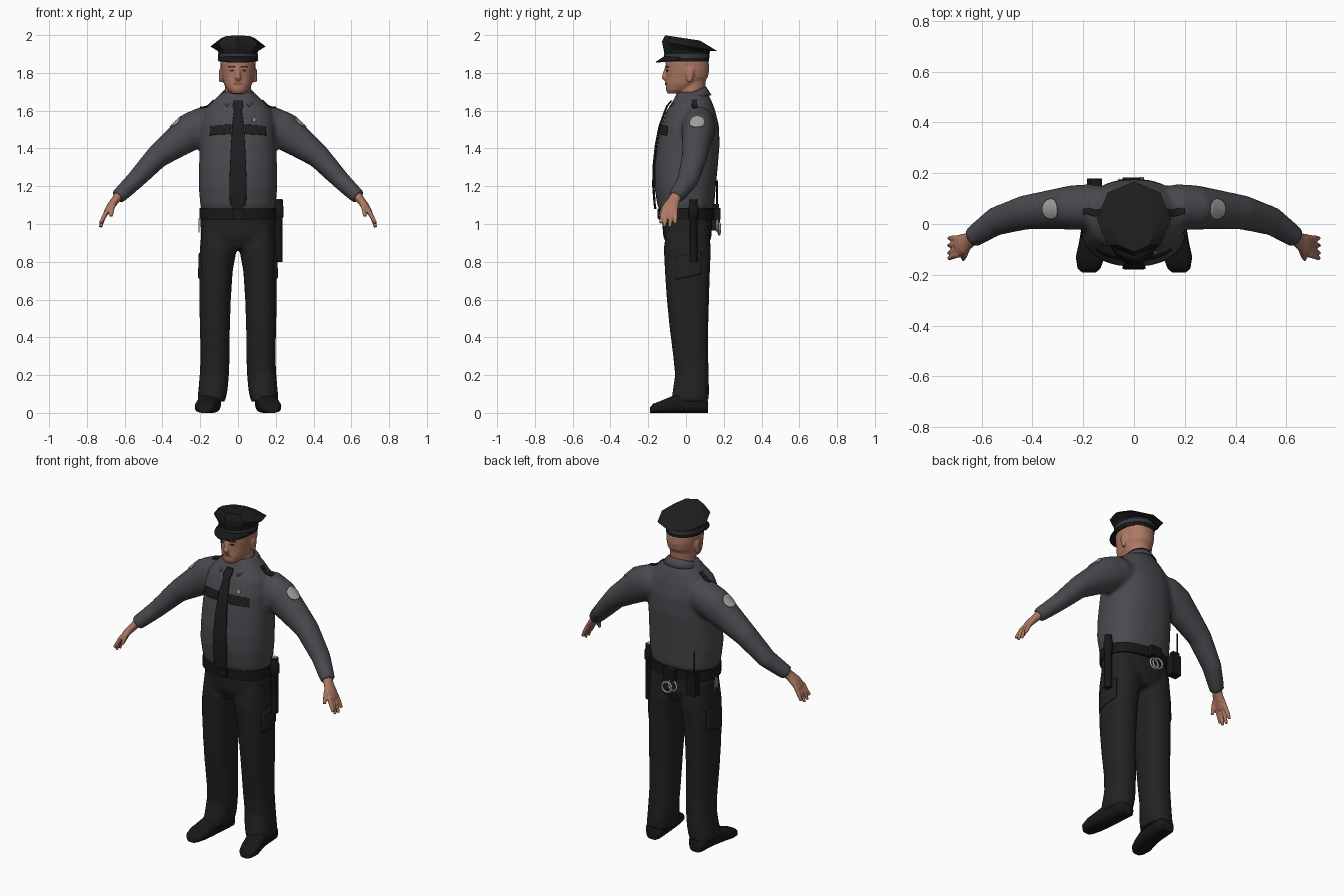
import bpy, bmesh, math
from mathutils import Vector, Matrix

if "Cube" in bpy.data.objects:
    bpy.data.objects.remove(bpy.data.objects["Cube"])


def material(name, r, g, b):
    m = bpy.data.materials.new(name)
    m.use_nodes = True
    m.diffuse_color = (r, g, b, 1)
    bsdf = next(n for n in m.node_tree.nodes if n.type == 'BSDF_PRINCIPLED')
    bsdf.inputs["Base Color"].default_value = (r, g, b, 1)
    bsdf.inputs["Roughness"].default_value = 0.8
    return m


SHIRT = material("shirt grey", .068, .066, .076)
TROUSER = material("trouser charcoal", .016, .016, .016)
BLACK = material("black leather", .009, .009, .009)
CLOTH = material("dark cloth", .013, .013, .014)
BAND = material("band grey", .04, .04, .045)
SKIN = material("skin", .42, .19, .125)
LIP = material("lip", .27, .095, .07)
BROW = material("brow brown", .05, .025, .018)
SILVER = material("silver", .36, .36, .36)


# ---- helpers ----
def loft(bm, rings, n=24, p=2.0):
    """Skin closed super-elliptic rings given as (centre, axis a, axis b)."""
    loops = []
    for c, a, b in rings:
        loop = []
        for i in range(n):
            t = math.tau * i / n
            u, v = [math.copysign(abs(k) ** (2 / p), k) if abs(k) > 1e-6 else 0
                    for k in (math.cos(t), math.sin(t))]
            loop.append(bm.verts.new(Vector(c) + Vector(a) * u + Vector(b) * v))
        loops.append(loop)
    for lo, hi in zip(loops, loops[1:]):
        for i in range(n):
            j = (i + 1) % n
            bm.faces.new((lo[i], lo[j], hi[j], hi[i]))
    bm.faces.new(loops[0])
    bm.faces.new(loops[-1])


def stack(rows, s=1):
    """Level rings from (z, x0, x1, front, back)."""
    return [((s * (x0 + x1) / 2, (f + k) / 2, z), ((x1 - x0) / 2, 0, 0),
             (0, (k - f) / 2, 0)) for z, x0, x1, f, k in rows]


def wide(rows):
    """Centred level rings from (z, half width, front, back)."""
    return stack([(z, -w, w, f, k) for z, w, f, k in rows])


def tube(bm, rows, s=1, n=16):
    """Limb through points (x, y, z, radius a, radius b)."""
    pts = [Vector((s * r[0], r[1], r[2])) for r in rows]
    rings = []
    for i, r in enumerate(rows):
        t = (pts[min(i + 1, len(pts) - 1)] - pts[max(i - 1, 0)]).normalized()
        a = t.cross(Vector((0, 1, 0))).normalized()
        rings.append((pts[i], a * r[3], a.cross(t) * r[4]))
    loft(bm, rings, n)


def box(bm, centre, size):
    bmesh.ops.create_cube(bm, size=1, matrix=Matrix.Translation(centre) @ Matrix.Diagonal((*size, 1)))


def finish(bm, name, mat, voxel=0, smooth=0, solid=0):
    bmesh.ops.recalc_face_normals(bm, faces=bm.faces)
    me = bpy.data.meshes.new(name)
    bm.to_mesh(me)
    bm.free()
    me.shade_smooth()
    me.set_sharp_from_angle(angle=math.radians(42))
    me.materials.append(mat)
    ob = bpy.data.objects.new(name, me)
    bpy.context.collection.objects.link(ob)
    if voxel:
        m = ob.modifiers.new("blend", 'REMESH')
        m.mode, m.voxel_size, m.use_smooth_shade = 'VOXEL', voxel, True
        m = ob.modifiers.new("relax", 'SMOOTH')
        m.factor, m.iterations = .5, smooth
    if solid:
        ob.modifiers.new("thickness", 'SOLIDIFY').thickness = solid
    return ob


def strip(name, mat, edge_a, edge_b, solid):
    bm = bmesh.new()
    va, vb = [[bm.verts.new(c) for c in e] for e in (edge_a, edge_b)]
    for i in range(len(va) - 1):
        bm.faces.new((va[i], va[i + 1], vb[i + 1], vb[i]))
    return finish(bm, name, mat, solid=solid)


def plate(name, mat, target, centre, u, v, rounded=False, thick=.006, n=10):
    """Thin patch that clings to a target surface."""
    bm = bmesh.new()
    grid = []
    for i in range(n + 1):
        for j in range(n + 1):
            x, y = 2 * i / n - 1, 2 * j / n - 1
            if rounded:
                x, y = x * math.sqrt(1 - y * y / 2), y * math.sqrt(1 - x * x / 2)
            grid.append(bm.verts.new(Vector(centre) + Vector(u) * x + Vector(v) * y))
    for i in range(n):
        for j in range(n):
            k = i * (n + 1) + j
            bm.faces.new((grid[k], grid[k + 1], grid[k + n + 2], grid[k + n + 1]))
    ob = finish(bm, name, mat)
    w = ob.modifiers.new("cling", 'SHRINKWRAP')
    w.target, w.wrap_method, w.wrap_mode, w.offset = target, 'NEAREST_SURFACEPOINT', 'ABOVE_SURFACE', .002
    m = ob.modifiers.new("thickness", 'SOLIDIFY')
    m.thickness, m.offset = thick, 0
    return ob


SIDES = ((1, "left"), (-1, "right"))

# ---- shirt: torso and sleeves blended together ----
bm = bmesh.new()
loft(bm, wide([(1.065, .19, -.135, .135), (1.1, .2, -.152, .15), (1.2, .209, -.168, .158),
               (1.3, .207, -.168, .168), (1.42, .203, -.153, .178), (1.52, .2, -.133, .175),
               (1.6, .18, -.103, .155), (1.65, .135, -.07, .137), (1.7, .082, -.045, .11)]), p=2.3)
for s, side in SIDES:
    tube(bm, [(.1, .065, 1.535, .08, .08), (.17, .067, 1.525, .1, .09), (.24, .065, 1.495, .101, .088),
              (.335, .056, 1.425, .081, .077), (.43, .045, 1.354, .063, .068), (.546, .01, 1.23, .049, .057),
              (.61, -.035, 1.168, .043, .046), (.638, -.055, 1.142, .04, .04)], s, 20)
shirt = finish(bm, "shirt", SHIRT, .012, 5)

# ---- trousers: hips and legs blended together ----
bm = bmesh.new()
loft(bm, wide([(1.08, .194, -.132, .138), (1, .2, -.126, .138), (.93, .195, -.12, .135),
               (.87, .14, -.09, .11)]), p=2.3)
for s, side in SIDES:
    loft(bm, stack([(1, .03, .19, -.1, .12), (.87, .006, .202, -.118, .132), (.75, .028, .205, -.112, .127),
                    (.6, .038, .205, -.102, .122), (.45, .043, .202, -.087, .118), (.3, .044, .198, -.068, .118),
                    (.2, .048, .203, -.058, .12), (.12, .055, .21, -.07, .122), (.06, .068, .216, -.078, .12)], s), p=2.3)
trousers = finish(bm, "trousers", TROUSER, .012, 3)

# ---- head with neck, nose and ears ----
bm = bmesh.new()
loft(bm, wide([(1.62, .074, -.035, .1), (1.69, .07, -.04, .1), (1.76, .068, -.03, .105)]))
loft(bm, wide([(1.69, .032, -.097, -.02), (1.71, .056, -.107, .04), (1.74, .074, -.108, .09),
               (1.78, .085, -.105, .117), (1.82, .091, -.107, .124), (1.86, .094, -.108, .12),
               (1.9, .085, -.09, .1)]), p=2.2)
tube(bm, [(0, -.1, 1.83, .01, .012), (0, -.108, 1.8, .012, .014), (0, -.112, 1.775, .018, .018),
          (0, -.104, 1.764, .013, .012)])
for s, side in SIDES:
    loft(bm, [((s * .091, .02, z), (.01, 0, 0), (0, w, 0))
              for z, w in ((1.75, .009), (1.77, .017), (1.8, .024), (1.82, .018))])
head = finish(bm, "head", SKIN, .006, 3)
plate("mouth", LIP, head, (0, -.11, 1.742), (.026, 0, 0), (0, 0, .007), True, .003)

for s, side in SIDES:
    plate(side + "_eye", BROW, head, (s * .036, -.105, 1.812), (.014, 0, 0), (0, 0, .005), True, .003)
    plate(side + "_brow", BROW, head, (s * .038, -.105, 1.832), (.022, 0, 0), (0, 0, .004), False, .004)
    # hand
    bm = bmesh.new()
    tube(bm, [(.628, -.048, 1.155, .026, .03), (.65, -.065, 1.125, .022, .032), (.675, -.08, 1.095, .02, .042),
              (.698, -.088, 1.06, .015, .042)], s)
    for base, tip, drop in ((-.12, -.136, 1.005), (-.1, -.115, .985), (-.077, -.085, .982), (-.055, -.056, 1)):
        tube(bm, [(.69, base, 1.075, .013, .012), (.714, (base + tip) / 2, 1.03, .012, .011),
                  (.728, tip, drop, .009, .008)], s, 10)
    tube(bm, [(.652, -.08, 1.12, .015, .015), (.666, -.118, 1.085, .013, .014),
              (.672, -.138, 1.04, .009, .01)], s, 10)
    finish(bm, side + "_hand", SKIN, .005, 2)
    # shoe
    bm = bmesh.new()
    loft(bm, [((s * x, y, h / 2), (w, 0, 0), (0, 0, h / 2)) for y, x, w, h in (
        (-.19, .177, .028, .03), (-.175, .177, .045, .048), (-.13, .172, .057, .065), (-.07, .16, .056, .09),
        (0, .15, .054, .115), (.07, .145, .055, .115), (.105, .143, .05, .09), (.117, .143, .038, .06))], p=2.8)
    finish(bm, side + "_shoe", BLACK)
    # clothing details
    plate(side + "_chest_flap", CLOTH, shirt, (s * .103, -.13, 1.5), (.067, 0, 0), (0, 0, .026))
    plate(side + "_sleeve_patch", SILVER, shirt, (s * .325, .058, 1.535), (0, .04, 0), (s * .03, 0, -.027), True)
    plate(side + "_epaulette", CLOTH, shirt, (s * .17, .045, 1.65), (s * .035, 0, -.014), (0, .016, 0))
    plate(side + "_cargo_pocket", TROUSER, trousers, (s * .21, .015, .78), (0, .075, .015), (0, 0, .06), thick=.009)
plate("chest_badge", SILVER, shirt, (.09, -.13, 1.555), (.009, 0, 0), (0, 0, .011), True)

# ---- collar ----
top, low = [], []
for i in range(29):
    t = math.radians(-72 + 324 * i / 28)
    c, k = math.cos(t), math.sin(t)
    f = max(0, -k) ** 3
    top.append((.08 * c, .03 + .076 * k, 1.698 + .03 * k))
    low.append((.104 * c + .03 * f * math.copysign(1, c), .035 + .1 * k - .035 * f, 1.675 + .008 * k - .05 * f))
strip("collar", SHIRT, top, low, .006)

# ---- tie ----
bm = bmesh.new()
loft(bm, [((0, y, z), (w, 0, 0), (0, .006, 0)) for z, w, y in (
    (1.655, .022, -.075), (1.625, .028, -.1), (1.605, .02, -.108), (1.52, .031, -.139), (1.42, .037, -.159),
    (1.3, .043, -.172), (1.2, .046, -.173), (1.105, .043, -.166), (1.08, .015, -.162))], p=4)
finish(bm, "tie", CLOTH)

# ---- peaked cap ----
bm = bmesh.new()
loft(bm, [((0, y, z), (rx, 0, 0), (0, ry, -tilt)) for y, rx, ry, z, tilt in (
    (.005, .1, .117, 1.885, 0), (.005, .106, .122, 1.915, 0), (.02, .146, .147, 1.94, .025),
    (-.018, .087, .092, 1.985, .014))], n=8)
finish(bm, "cap_crown", CLOTH)
for name, mat, r, lo, hi in (("cap_band", BLACK, 0, 1.86, 1.918), ("cap_stripe", BAND, .003, 1.88, 1.9)):
    bm = bmesh.new()
    loft(bm, wide([(z, .102 + r, -.114 - r, .122 + r) for z in (lo, hi)]))
    finish(bm, name, mat)
inner, outer = [], []
for i in range(17):
    t = math.radians(195 + 150 * i / 16)
    c, k = math.cos(t), math.sin(t)
    inner.append((.1 * c, .005 + .117 * k, 1.89))
    outer.append((.112 * c, .005 + .165 * k, 1.872 + .013 * k))
strip("cap_visor", BLACK, inner, outer, .006)

# ---- duty belt and gear ----
bm = bmesh.new()
loft(bm, wide([(z, .205, -.145, .15) for z in (1.025, 1.085)]), n=32, p=2.3)
box(bm, (0, -.146, 1.055), (.06, .012, .05))
finish(bm, "belt", BLACK)
bm = bmesh.new()
tube(bm, [(.216, .04, z, r, r) for z, r in ((.8, .02), (1.03, .02), (1.04, .026), (1.09, .026),
                                            (1.1, .021), (1.13, .021))])
finish(bm, "baton", BLACK)
bm = bmesh.new()
tube(bm, [(.216, .04, z, .016, .016) for z in (1.12, 1.133)])
finish(bm, "baton_cap", SILVER)
bm = bmesh.new()
box(bm, (-.155, .155, 1.025), (.06, .05, .12))
box(bm, (-.155, .16, 1.09), (.045, .03, .03))
tube(bm, [(-.17, .165, z, .005, .005) for z in (1.08, 1.23)], n=8)
finish(bm, "radio", BLACK)
bm = bmesh.new()
box(bm, (-.01, .162, 1.055), (.07, .04, .06))
finish(bm, "cuff_case", BLACK)
for i, dx in enumerate((-.018, .014)):
    bpy.ops.mesh.primitive_torus_add(major_radius=.03, minor_radius=.006, major_segments=20, minor_segments=8,
                                     location=(-.01 + dx, .168 + .008 * i, .99 - .015 * i),
                                     rotation=(math.pi / 2, 0, dx * 8))
    ring = bpy.context.object
    ring.name = "handcuff_" + ("first", "second")[i]
    ring.data.materials.append(SILVER)
    ring.data.shade_smooth()
bm = bmesh.new()
for y, z in ((.01, 1), (.022, .985), (.0, .99)):
    box(bm, (-.207, y, z), (.006, .008, .06))
finish(bm, "keys", SILVER)
